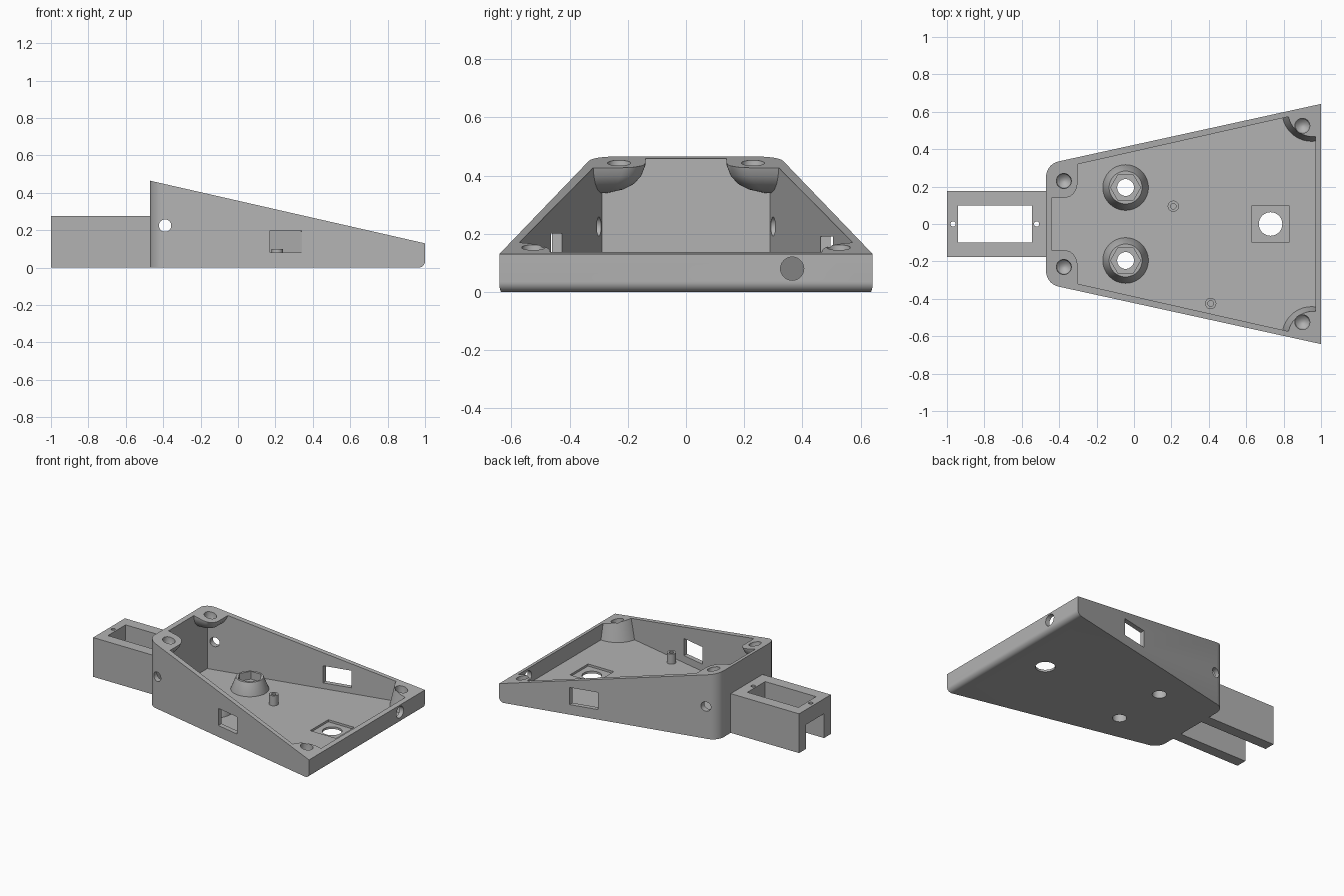
import bpy, bmesh, math
from mathutils import Vector, Matrix

cube = bpy.data.objects.get("Cube")
if cube:
    bpy.data.objects.remove(cube, do_unlink=True)

grey = bpy.data.materials.new("plain grey")
grey.use_nodes = True
colour = (0.45, 0.45, 0.45, 1)
grey.diffuse_color = colour
grey.node_tree.nodes["Principled BSDF"].inputs["Base Color"].default_value = colour


def to_object(name, bm):
    bmesh.ops.recalc_face_normals(bm, faces=bm.faces)
    mesh = bpy.data.meshes.new(name)
    bm.to_mesh(mesh)
    bm.free()
    mesh.materials.append(grey)
    obj = bpy.data.objects.new(name, mesh)
    bpy.context.collection.objects.link(obj)
    return obj


def hull(name, points):
    """Convex solid around points, with coplanar faces merged."""
    bm = bmesh.new()
    for p in points:
        bm.verts.new(p)
    bmesh.ops.convex_hull(bm, input=bm.verts)
    loose = [v for v in bm.verts if not v.link_faces]
    bmesh.ops.delete(bm, geom=loose, context='VERTS')
    bmesh.ops.dissolve_limit(bm, angle_limit=0.005, verts=bm.verts, edges=bm.edges)
    return to_object(name, bm)


def box(name, x0, x1, y0, y1, z0, z1):
    return hull(name, [(x, y, z) for x in (x0, x1) for y in (y0, y1) for z in (z0, z1)])


def turned(name, x, y, profile, sides=32):
    """Solid of stacked rings, profile = (radius, z) pairs."""
    angles = [math.tau * i / sides for i in range(sides)]
    return hull(name, [(x + r * math.cos(a), y + r * math.sin(a), z)
                       for r, z in profile for a in angles])


def bore(name, centre, axis, radius, length):
    """Cylinder cutter along the X or Y axis."""
    obj = turned(name, 0, 0, [(radius, -length / 2), (radius, length / 2)])
    turn = Matrix.Rotation(math.pi / 2, 4, 'Y' if axis == 'X' else 'X')
    obj.data.transform(Matrix.Translation(centre) @ turn)
    return obj


def cut(target, *cutters):
    for cutter in cutters:
        bpy.context.view_layer.objects.active = target
        mod = target.modifiers.new("cut", 'BOOLEAN')
        mod.operation = 'DIFFERENCE'
        mod.solver = 'EXACT'
        mod.object = cutter
        bpy.ops.object.modifier_apply(modifier=mod.name)
        bpy.data.objects.remove(cutter, do_unlink=True)


def finish(obj):
    bpy.ops.object.select_all(action='DESELECT')
    obj.select_set(True)
    bpy.context.view_layer.objects.active = obj
    bpy.ops.object.shade_smooth_by_angle(angle=math.radians(30))


FLOOR = 0.03
SIDES = (-1, 1)

# Tapered case block with rounded rear corners and front bottom edge
case = hull("case", [(x, s * y, z) for x, y in ((-0.47, 0.32), (1, 0.642))
                     for s in SIDES for z in (0, 0.7)])
bm = bmesh.new()
bm.from_mesh(case.data)


def round_edges(test, offset):
    edges = [e for e in bm.edges if all(test(v.co) for v in e.verts)
             and (abs(e.verts[0].co.z - e.verts[1].co.z) > 0.5 or offset < 0.05)]
    bmesh.ops.bevel(bm, geom=edges, offset=offset, segments=8, profile=0.5, affect='EDGES')


round_edges(lambda c: c.x < -0.46, 0.065)
round_edges(lambda c: c.x > 0.99 and c.z < 0.01, 0.035)
bmesh.ops.recalc_face_normals(bm, faces=bm.faces)
bm.to_mesh(case.data)
bm.free()

# Cavity, with the four corner screw bosses left standing
cavity = hull("cavity", [(x, s * y, z) for x, y in ((-0.44, 0.288), (0.97, 0.606))
                         for s in SIDES for z in (FLOOR, 0.9)])
for s in SIDES:
    # Rear boss: rounded block that curves back into the corner below
    arc = [math.radians(-90 + 9 * i) for i in range(11)]
    plan = [(-0.5, 0.42), (-0.5, 0.14), (-0.3, 0.42)]
    plan += [(-0.375 + 0.075 * math.cos(a), 0.215 + 0.075 * math.sin(a)) for a in arc]
    corner = Vector((-0.47, 0.33))
    points = []
    for size, z in ((1, 1), (1, 0.435), (0.93, 0.40), (0.8, 0.372), (0.6, 0.352), (0.3, 0.34)):
        for p in plan:
            q = corner + (Vector(p) - corner) * size
            points.append((q.x, s * q.y, z))
    rear_boss = hull("rear_boss", points)
    # Front boss: steep cone standing in the corner
    front_boss = turned("front_boss", 0.95, s * 0.6, [(0.165, 0), (0.115, 0.22)], 48)
    cut(cavity, rear_boss, front_boss)
cut(case, cavity)

# Sloping rim
cut(case, hull("rim_cutter", [(x, y, z) for x, low in ((-0.6, 0.4946), (1.1, 0.1072))
                              for y in SIDES for z in (low, 1.2)]))

# Round-bottomed screw holes
for s in SIDES:
    for x, y, z in ((-0.375, 0.23, 0.385), (0.9, 0.525, 0.06)):
        cut(case, turned("screw_hole", x, s * y,
                         [(0.04, 0.6), (0.04, z + 0.04), (0.035, z + 0.02),
                          (0.022, z + 0.007), (0.005, z)]))

# Side windows, cable bores and floor opening
cut(case,
    box("front_window", 0.17, 0.34, -0.6, -0.36, 0.08, 0.2),
    box("back_window", 0.335, 0.525, 0.4, 0.65, 0.07, 0.19),
    bore("cross_bore", (-0.39, 0, 0.225), 'Y', 0.033, 1),
    bore("end_bore", (0.99, 0.365, 0.08), 'X', 0.04, 0.12),
    box("floor_recess", 0.63, 0.83, -0.1, 0.1, 0.015, 0.1),
    turned("floor_hole", 0.73, 0, [(0.063, -0.1), (0.063, 0.1)]))

# Conical hubs with hexagonal nut pockets
for s, side in zip(SIDES, ("right", "left")):
    x, y = -0.045, s * 0.195
    cut(case, turned("shaft_hole", x, y, [(0.045, -0.1), (0.045, 0.2)]))
    hub = turned(side + "_hub", x, y, [(0.122, 0.02), (0.122, FLOOR), (0.088, 0.115)], 48)
    cut(hub, turned("nut_pocket", x, y, [(0.08, 0.06), (0.08, 0.3)], 6),
        turned("shaft_hole", x, y, [(0.045, -0.1), (0.045, 0.3)]))
    finish(hub)

# Small standoffs
for name, x, y in (("centre_standoff", 0.21, 0.095), ("side_standoff", 0.41, -0.425)):
    post = turned(name, x, y, [(0.03, 0.02), (0.03, 0.1)], 24)
    cut(post, turned("pilot_hole", x, y, [(0.015, 0.04), (0.015, 0.2)], 12))
    finish(post)

# Rear arm: channel open below, with a slot and two pin holes on top
arm = box("rear_arm", -1, -0.46, -0.176, 0.176, 0, 0.275)
cut(arm, box("channel", -1.1, -0.469, -0.1, 0.1, -0.1, 0.17),
    box("slot", -0.94, -0.545, -0.098, 0.098, 0.1, 0.4))
for x in (-0.967, -0.521):
    cut(arm, turned("pin_hole", x, 0, [(0.014, 0.1), (0.014, 0.4)], 16))

finish(arm)
finish(case)
